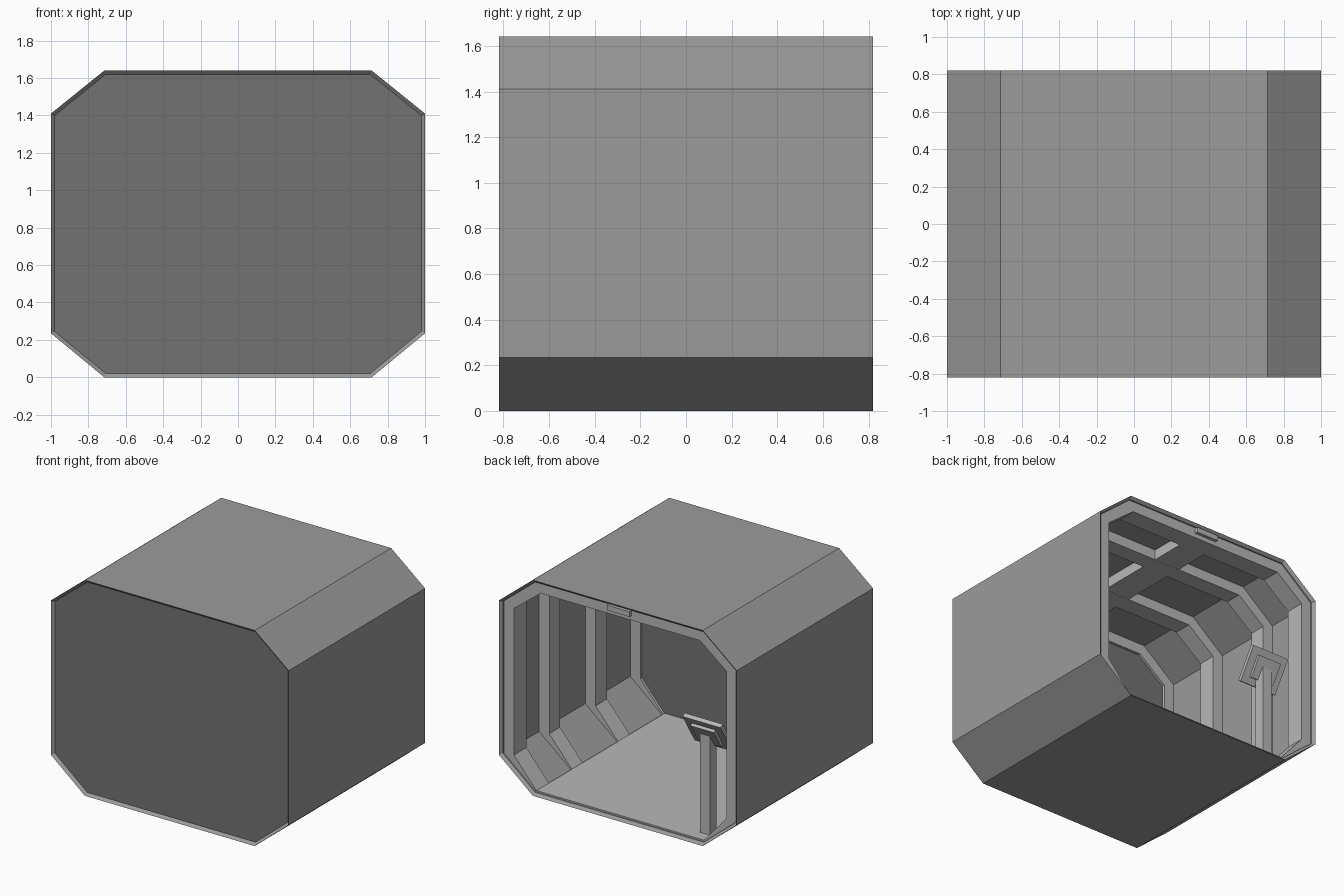
import bpy, bmesh, math
from mathutils import Matrix

if "Cube" in bpy.data.objects:
    bpy.data.objects.remove(bpy.data.objects["Cube"])


def material(name, v):
    m = bpy.data.materials.new(name)
    m.diffuse_color = (v, v, v, 1)
    m.use_nodes = True
    m.node_tree.nodes["Principled BSDF"].inputs["Base Color"].default_value = m.diffuse_color
    return m


HULL = material("hull grey", 0.33)
TRIM = material("light grey", 0.48)
DARK = material("dark grey", 0.17)


def finish(name, bm, mat):
    bmesh.ops.recalc_face_normals(bm, faces=bm.faces[:])
    me = bpy.data.meshes.new(name)
    bm.to_mesh(me)
    bm.free()
    me.materials.append(mat)
    ob = bpy.data.objects.new(name, me)
    bpy.context.collection.objects.link(ob)
    return ob


def octagon(half, side_lo, side_hi, flat_lo, flat_hi, z0, z1):
    right = [(flat_lo, z0), (half, side_lo), (half, side_hi), (flat_hi, z1)]
    return right + [(-x, z) for x, z in reversed(right)]


OUTER = octagon(1.0, 0.235, 1.41, 0.715, 0.715, 0.0, 1.64)
INNER = octagon(0.98, 0.245, 1.40, 0.707, 0.707, 0.02, 1.62)
RIB = octagon(0.895, 0.25, 1.365, 0.705, 0.67, 0.03, 1.54)


def loft(name, rings, mat, closed=True):
    """Skin a list of (profile, y) rings, either into a loop or capped."""
    bm = bmesh.new()
    vs = [[bm.verts.new((x, y, z)) for x, z in prof] for prof, y in rings]
    n = len(vs)
    for i in range(n if closed else n - 1):
        a, b = vs[i], vs[(i + 1) % n]
        for k in range(8):
            j = (k + 1) % 8
            bm.faces.new((a[k], a[j], b[j], b[k]))
    if not closed:
        bm.faces.new(vs[0])
        bm.faces.new(vs[-1])
    return finish(name, bm, mat)


def box(name, lo, hi, mat, matrix=None):
    bm = bmesh.new()
    bmesh.ops.create_cube(bm, size=1)
    for v in bm.verts:
        v.co = [lo[i] + (v.co[i] + 0.5) * (hi[i] - lo[i]) for i in range(3)]
    if matrix:
        bm.transform(matrix)
    return finish(name, bm, mat)


# outer tube with a bevelled lip at both ends
loft("hull", [(INNER, -0.80), (OUTER, -0.82), (OUTER, 0.82), (INNER, 0.80)], HULL)

# closed front wall
loft("end_wall", [(INNER, -0.80), (INNER, -0.75)], DARK, closed=False)

# ribs around the inside
for i, (y0, y1) in enumerate([(0.64, 0.79), (0.235, 0.365), (-0.33, -0.19), (-0.78, -0.73)]):
    loft(f"rib_{i + 1}", [(INNER, y0), (INNER, y1), (RIB, y1), (RIB, y0)], TRIM)

# floor deck, ceiling spine and the door latch
box("floor", (-0.705, -0.76, 0.015), (0.705, 0.79, 0.031), TRIM)
box("ceiling_spine", (-0.11, -0.74, 1.541), (0.11, 0.70, 1.625), TRIM)
box("latch", (-0.095, 0.77, 1.575), (0.095, 0.815, 1.615), TRIM)

# console: post with a tilted screen whose top leans to the open end
box("console_post", (-0.69, 0.62, 0.02), (-0.61, 0.70, 0.78), TRIM)
tilt = Matrix.Translation((-0.65, 0.66, 0.785)) @ Matrix.Rotation(math.radians(-31.5), 4, 'X')
box("console_head", (-0.16, -0.02, -0.137), (0.16, 0.012, 0.137), TRIM, tilt)
box("console_mount", (-0.10, 0.01, -0.085), (0.10, 0.035, 0.085), TRIM, tilt)
box("console_screen", (-0.135, -0.024, -0.112), (0.135, -0.018, 0.112), DARK, tilt)
